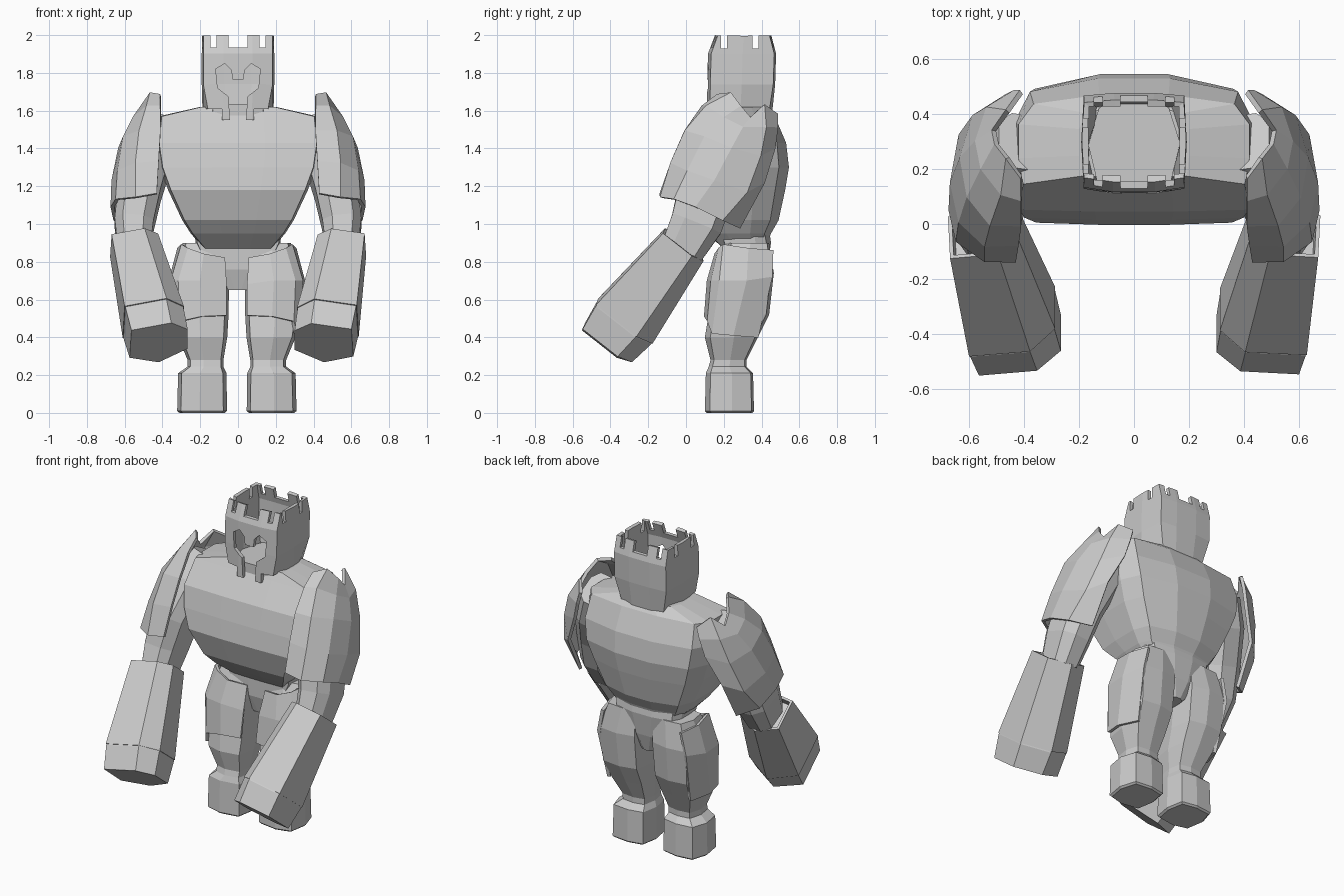
import bpy, bmesh
from mathutils import Vector

cube = bpy.data.objects.get("Cube")
if cube:
    bpy.data.objects.remove(cube, do_unlink=True)

stone = bpy.data.materials.new("pale grey stone")
stone.use_nodes = True
stone.diffuse_color = (0.6, 0.6, 0.6, 1)
stone.node_tree.nodes["Principled BSDF"].inputs["Base Color"].default_value = stone.diffuse_color


def finish(bm, name):
    bmesh.ops.recalc_face_normals(bm, faces=bm.faces)
    mesh = bpy.data.meshes.new(name)
    bm.to_mesh(mesh)
    bm.free()
    mesh.materials.append(stone)
    ob = bpy.data.objects.new(name, mesh)
    bpy.context.collection.objects.link(ob)
    return ob


def loft(name, rings, closed=True, caps=True):
    """Skin a list of point rows; closed rows make a tube, open rows a sheet."""
    bm = bmesh.new()
    rows = [[bm.verts.new(p) for p in r] for r in rings]
    n = len(rows[0])
    for a, b in zip(rows, rows[1:]):
        for i in range(n if closed else n - 1):
            j = (i + 1) % n
            bm.faces.new((a[i], a[j], b[j], b[i]))
    if closed and caps:
        bm.faces.new(rows[0])
        bm.faces.new(rows[-1])
    return finish(bm, name)


def section(shape, z, hx, front, back, cx=0):
    """Scale a unit outline to a half width and a front-to-back range."""
    cy, hy = (front + back) / 2, (back - front) / 2
    return [(cx + x * hx, cy + y * hy, z) for x, y in shape]


def flip(rows, side, shift=0):
    return [[(side * (x + shift), y, z) for x, y, z in r] for r in rows]


def thicken(ob, amount):
    mod = ob.modifiers.new("thickness", 'SOLIDIFY')
    mod.thickness = amount
    mod.offset = 0


def bake(ob):
    """Replace the mesh with its modified result."""
    dg = bpy.context.evaluated_depsgraph_get()
    mesh = bpy.data.meshes.new_from_object(ob.evaluated_get(dg))
    ob.modifiers.clear()
    ob.data = mesh


def mirrored(half):
    return half + [(-x, y) for x, y in reversed(half) if x > 0]


# Torso: broad flat chest, rounded back, narrow waist
body_shape = mirrored([(0.33, -1), (0.96, -0.97), (1, -0.4), (1, 0.35), (0.87, 0.8), (0.3, 1)])
loft("torso", [section(body_shape, *r) for r in (
    (0.87, 0.18, 0.20, 0.42), (0.95, 0.25, 0.11, 0.45), (1.02, 0.295, 0.05, 0.49),
    (1.18, 0.37, -0.003, 0.525), (1.30, 0.415, 0.015, 0.545), (1.43, 0.435, 0.045, 0.53),
    (1.57, 0.42, 0.14, 0.47), (1.62, 0.20, 0.17, 0.43))])

# Waist band and pelvis
loft("pelvis", [section(body_shape, *r) for r in (
    (0.65, 0.05, 0.23, 0.40), (0.76, 0.16, 0.20, 0.43),
    (0.90, 0.225, 0.20, 0.45), (0.97, 0.23, 0.18, 0.44))])

# Helmet: thin hollow tube, narrowing to the jaw, with a crown edge and an open face
head_shape = mirrored([(0.42, -1.04), (0.97, -0.96), (1, 0), (0.97, 0.96), (0.4, 1)])
jaw_shape = mirrored([(0.42, -1.05), (0.8, -0.96), (1, 0), (0.75, 0.9), (0.35, 1)])
helmet = loft("helmet", [section(shape, *r) for shape, r in (
    (jaw_shape, (1.55, 0.175, 0.13, 0.44)), (head_shape, (1.74, 0.18, 0.13, 0.46)),
    (head_shape, (1.90, 0.18, 0.135, 0.465)), (head_shape, (1.996, 0.178, 0.17, 0.44)))], caps=False)
thicken(helmet, 0.024)


def prism(outline, y0, y1):
    return loft("cutter", [[(x, y, z) for x, z in outline] for y in (y0, y1)])


def block(x0, x1, y0, y1, z0, z1):
    return prism([(x0, z0), (x1, z0), (x1, z1), (x0, z1)], y0, y1)


visor = [(0.03, 1.765), (0.035, 1.815), (0.07, 1.85), (0.118, 1.82), (0.108, 1.72),
         (0.05, 1.675), (0.04, 1.50)]
cutters = [prism(visor + [(-x, z) for x, z in reversed(visor)], 0, 0.25),
           block(-0.05, 0.05, 0, 0.6, 1.935, 2.1)]
for s in (-1, 1):
    cutters.append(block(s * 0.115, s * 0.145, 0, 0.6, 1.935, 2.1))
    cutters.append(block(s * 0.085, s * 0.25, 0, 0.2, 1.5, 1.61))
for y in (0.185, 0.352):
    cutters.append(block(-0.3, 0.3, y, y + 0.032, 1.93, 2.1))
for c in cutters:
    c.hide_render = True
    mod = helmet.modifiers.new("cut", 'BOOLEAN')
    mod.operation, mod.solver, mod.object = 'DIFFERENCE', 'EXACT', c
bake(helmet)
for c in cutters:
    bpy.data.objects.remove(c, do_unlink=True)

# Neck stump closing the helmet from below
loft("neck", [section(jaw_shape, *r) for r in (
    (1.54, 0.165, 0.15, 0.43), (1.635, 0.168, 0.15, 0.44))])

# Outlines for limbs
leg_shape = [(0.1, -1), (0.85, -0.8), (1, 0.1), (0.75, 0.9), (-0.1, 1),
             (-0.85, 0.85), (-1, 0), (-0.85, -0.85)]
fist_shape = [(-0.16, 0.08), (-0.07, 0.16), (0.15, 0.15), (0.16, -0.09), (0.0, -0.17), (-0.16, -0.09)]
arm_shape = [(-0.12, 0.1), (-0.06, 0.16), (0.07, 0.16), (0.12, 0.08),
             (0.12, -0.1), (0.05, -0.16), (-0.06, -0.16), (-0.12, -0.1)]


def limb_ring(shape, center, axis, size, depth=1):
    """Outline set square to the limb axis."""
    u = Vector((1, 0, 0))
    u = (u - axis * u.dot(axis)).normalized()
    v = u.cross(axis)
    if v.z < 0:
        v = -v
    return [center + (u * a + v * b * depth) * size for a, b in shape]


pauldron_rows = [
    [(.41, .17, 1.68), (.46, .24, 1.69), (.50, .29, 1.62), (.51, .34, 1.56), (.46, .41, 1.63), (.41, .48, 1.58)],
    [(.41, .09, 1.62), (.48, .11, 1.62), (.55, .20, 1.56), (.57, .30, 1.51), (.53, .42, 1.51), (.43, .48, 1.51)],
    [(.41, .00, 1.49), (.52, .00, 1.49), (.60, .10, 1.46), (.625, .24, 1.4), (.58, .39, 1.36), (.46, .465, 1.4)],
    [(.42, -.07, 1.33), (.54, -.075, 1.32), (.63, .01, 1.28), (.66, .15, 1.23), (.63, .32, 1.17), (.54, .41, 1.22)],
    [(.43, -.13, 1.16), (.54, -.13, 1.14), (.64, -.06, 1.13), (.665, .05, 1.09), (.65, .19, 1.02), (.55, .28, .98)]]
thigh_rows = [
    [(.06, .20, .82), (.17, .16, .84), (.25, .18, .87), (.28, .20, .89), (.30, .33, .87), (.27, .46, .86)],
    [(.05, .15, .68), (.19, .12, .70), (.30, .14, .70), (.335, .18, .70), (.345, .32, .70), (.30, .455, .72)],
    [(.05, .12, .515), (.18, .105, .51), (.29, .12, .485), (.305, .14, .42), (.325, .25, .41), (.28, .38, .40)]]

for side, word, fist_x, leg_shift in ((1, "left", 0.455, 0), (-1, "right", 0.42, 0.012)):
    # Upper arm down to the elbow
    path = [Vector(p) for p in ((.41, .30, 1.53), (.46, .22, 1.38), (.52, .11, 1.18),
                                (.55, .055, 1.0), (.55, -.02, 0.86))]
    rings = []
    for i, (p, size) in enumerate(zip(path, (0.7, 0.95, 0.95, 0.86, 0.72))):
        axis = (path[min(i + 1, 4)] - path[max(i - 1, 0)]).normalized()
        rings.append(limb_ring(arm_shape, p, axis, size))
    loft(word + "_upper_arm", flip(rings, side))

    # Shoulder plate
    thicken(loft(word + "_shoulder_plate", flip(pauldron_rows, side), closed=False), 0.02)

    # Hollow-topped gauntlet and the tapering fist below it
    top, end = Vector((0.55, -0.015, 0.89)), Vector((fist_x, -0.418, 0.37))
    axis = (end - top).normalized()

    def forearm(t, size, depth=1):
        return limb_ring(fist_shape, top.lerp(end, t), axis, size, depth)

    loft(word + "_gauntlet", flip([forearm(.08, .72), forearm(0, .72), forearm(0, .81),
                                   forearm(.78, 1.03, 1.1), forearm(.78, .9)], side))
    loft(word + "_fist", flip([forearm(.7, .96), forearm(.79, 1.01, 1.1), forearm(1, .98)], side))

    # Leg with ankle and block foot
    leg = [section(leg_shape, z, hx, f, b, cx) for z, cx, hx, f, b in (
        (0.90, .16, .12, .22, .44), (0.74, .187, .152, .15, .465), (0.52, .182, .144, .12, .44),
        (0.40, .175, .13, .10, .38), (0.28, .16, .095, .13, .32), (0.245, .16, .095, .12, .32),
        (0.21, .177, .128, .105, .355), (0.01, .178, .132, .10, .36), (0.0, .178, .12, .11, .35))]
    loft(word + "_leg", flip(leg, side, leg_shift))

    # Thigh plate
    thicken(loft(word + "_thigh_plate", flip(thigh_rows, side, leg_shift), closed=False), 0.02)
